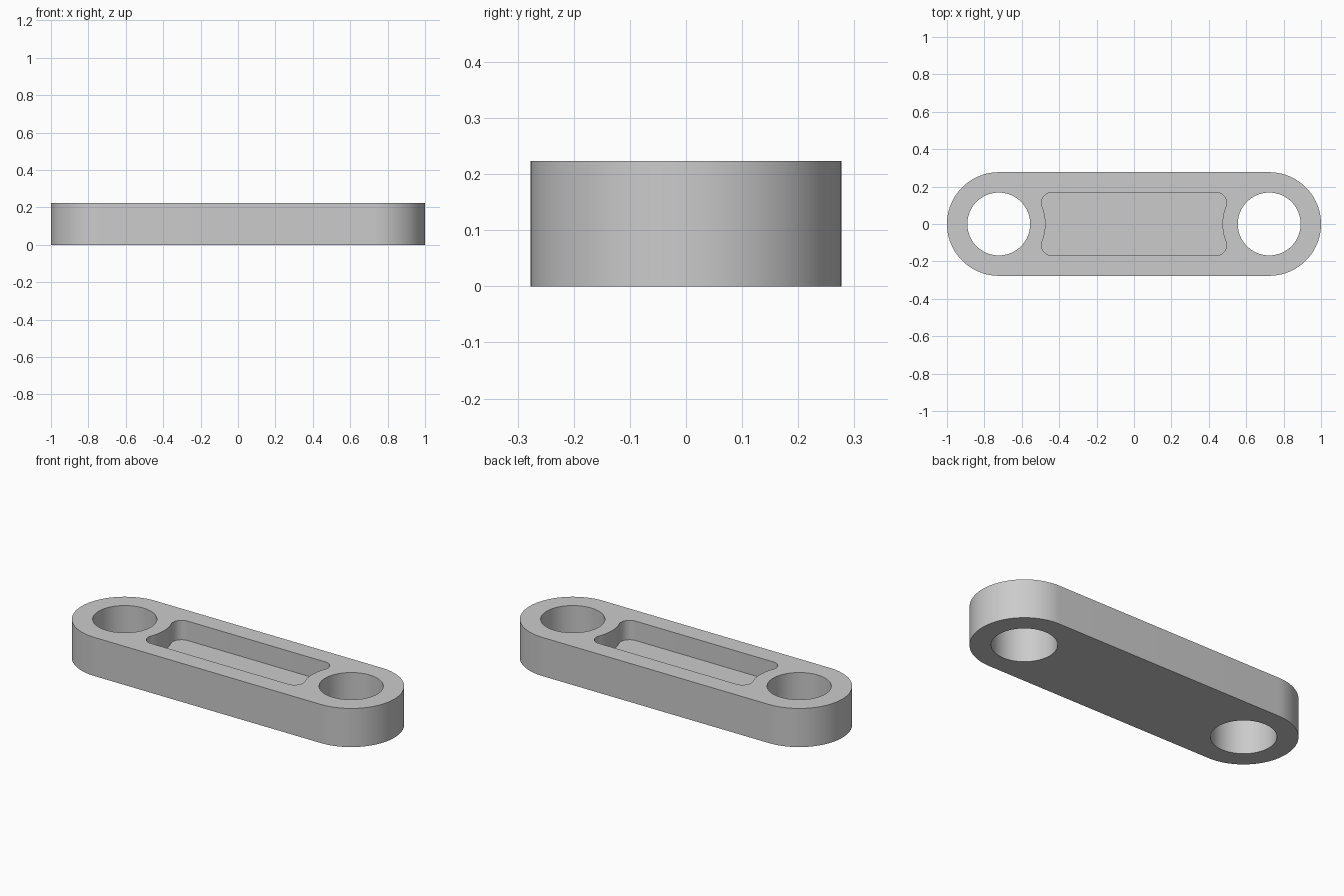
import bpy, bmesh
from math import sin, cos, pi, sqrt, atan2

if "Cube" in bpy.data.objects:
    bpy.data.objects.remove(bpy.data.objects["Cube"], do_unlink=True)

HEIGHT = 0.223       # plate thickness
END_R = 0.277        # rounded end radius
HOLE_X = 1 - END_R   # hole centres
HOLE_R = 0.168
FLOOR = 0.111        # pocket floor height
RIM_R = 0.25         # concave pocket ends, concentric with the holes
FILLET = 0.055

metal = bpy.data.materials.new("plain grey")
metal.use_nodes = True
GREY = (0.6, 0.6, 0.6, 1)
metal.diffuse_color = GREY
metal.node_tree.nodes["Principled BSDF"].inputs["Base Color"].default_value = GREY


def arc(cx, cy, r, start, end, steps):
    return [(cx + r * cos(start + (end - start) * i / steps),
             cy + r * sin(start + (end - start) * i / steps)) for i in range(steps + 1)]


def prism(name, outline, bottom, top):
    bm = bmesh.new()
    face = bm.faces.new([bm.verts.new((x, y, bottom)) for x, y in outline])
    side = bmesh.ops.extrude_face_region(bm, geom=[face])
    moved = [v for v in side["geom"] if isinstance(v, bmesh.types.BMVert)]
    bmesh.ops.translate(bm, verts=moved, vec=(0, 0, top - bottom))
    bmesh.ops.recalc_face_normals(bm, faces=bm.faces)
    mesh = bpy.data.meshes.new(name)
    bm.to_mesh(mesh)
    bm.free()
    mesh.materials.append(metal)
    obj = bpy.data.objects.new(name, mesh)
    bpy.context.collection.objects.link(obj)
    return obj


def both_ends(half):
    # Right half outline plus the same half turned round
    return half + [(-x, -y) for x, y in half]


# Plate with rounded ends
plate = prism("link_plate", both_ends(arc(HOLE_X, 0, END_R, -pi / 2, pi / 2, 48)), 0, HEIGHT)

# Through holes
cutters = [prism(side + "_hole_cutter", arc(x, 0, HOLE_R, 0, 2 * pi, 96)[:-1], -0.1, HEIGHT + 0.1)
           for side, x in (("left", HOLE_X), ("right", -HOLE_X))]

# Pocket with filleted corners and concave ends
fy = HOLE_R - FILLET
fx = HOLE_X - sqrt((RIM_R + FILLET) ** 2 - fy ** 2)
turn = atan2(fy, HOLE_X - fx)
pocket = (arc(fx, -fy, FILLET, -pi / 2, turn, 12)
          + arc(HOLE_X, 0, RIM_R, pi + turn, pi - turn, 16)[1:-1]
          + arc(fx, fy, FILLET, -turn, pi / 2, 12))
cutters.append(prism("pocket_cutter", both_ends(pocket), FLOOR, HEIGHT + 0.1))

# Cut the plate and drop the cutters
bpy.context.view_layer.objects.active = plate
for cutter in cutters:
    cutter.hide_render = True
    cut = plate.modifiers.new(cutter.name, "BOOLEAN")
    cut.operation = "DIFFERENCE"
    cut.solver = "EXACT"
    cut.object = cutter
    bpy.ops.object.modifier_apply(modifier=cut.name)
    bpy.data.objects.remove(cutter, do_unlink=True)

bpy.ops.object.select_all(action="DESELECT")
plate.select_set(True)
bpy.ops.object.shade_smooth_by_angle(angle=pi / 6)
